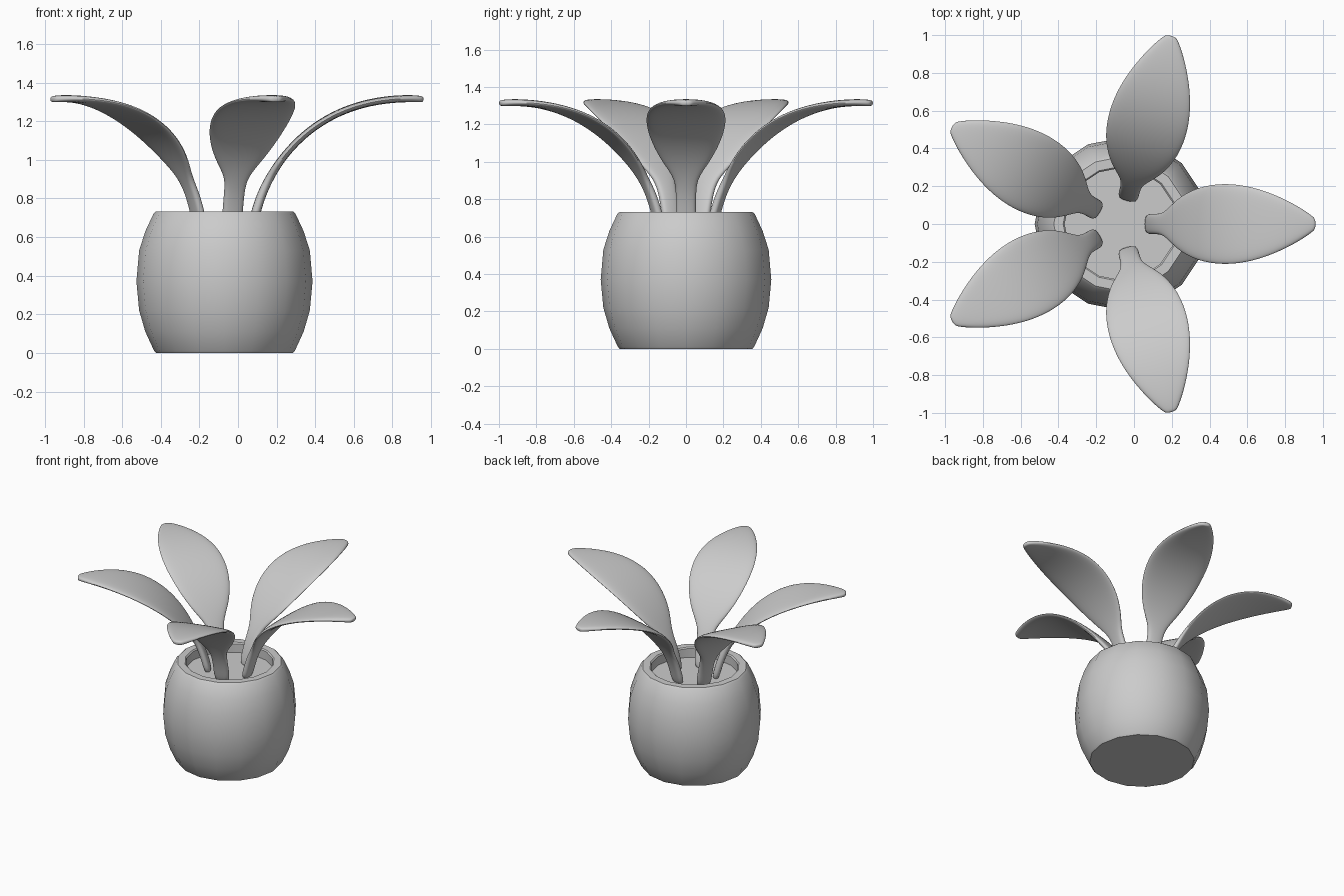
import bpy
import bmesh
from math import sin, cos, pi, radians, copysign
from mathutils import Vector

old = bpy.data.objects.get("Cube")
if old:
    bpy.data.objects.remove(old, do_unlink=True)

GREY = (0.6, 0.6, 0.6, 1)
grey = bpy.data.materials.new("plain_grey")
grey.use_nodes = True
grey.diffuse_color = GREY
grey.node_tree.nodes["Principled BSDF"].inputs["Base Color"].default_value = GREY

CENTRE = (-0.07, 0, 0)


def skin_rings(name, rings):
    """Bridge a list of closed rings and cap both ends."""
    bm = bmesh.new()
    loops = [[bm.verts.new(p) for p in ring] for ring in rings]
    n = len(loops[0])
    for a, b in zip(loops, loops[1:]):
        for i in range(n):
            j = (i + 1) % n
            bm.faces.new((a[i], a[j], b[j], b[i]))
    bm.faces.new(loops[0][::-1])
    bm.faces.new(loops[-1])
    bmesh.ops.recalc_face_normals(bm, faces=bm.faces)
    mesh = bpy.data.meshes.new(name)
    bm.to_mesh(mesh)
    bm.free()
    mesh.materials.append(grey)
    obj = bpy.data.objects.new(name, mesh)
    bpy.context.collection.objects.link(obj)
    obj.location = CENTRE
    return obj


def smooth(obj, angle):
    bpy.ops.object.select_all(action='DESELECT')
    obj.select_set(True)
    bpy.context.view_layer.objects.active = obj
    bpy.ops.object.shade_smooth_by_angle(angle=radians(angle))


# Barrel-shaped pot with a rim, and the sunken soil disc inside it
def circle(r, z, n=16):
    return [(r * cos(2 * pi * i / n), r * sin(2 * pi * i / n), z) for i in range(n)]


pot_profile = [(0.355, 0), (0.365, 0.012), (0.41, 0.11), (0.442, 0.22), (0.456, 0.37),
               (0.442, 0.53), (0.41, 0.63), (0.368, 0.72), (0.355, 0.732),
               (0.305, 0.732), (0.297, 0.724), (0.297, 0.64)]
pot = skin_rings("pot", [circle(r, z) for r, z in pot_profile])
smooth(pot, 40)
soil = skin_rings("soil", [circle(0.3, 0.645), circle(0.3, 0.66)])
smooth(soil, 30)

# Leaf stations: distance out, height, half width, half thickness
stations = [(0.14, 0.64, 0.056, 0.025), (0.165, 0.74, 0.056, 0.025),
            (0.195, 0.83, 0.056, 0.024), (0.235, 0.91, 0.062, 0.022),
            (0.285, 0.99, 0.125, 0.020), (0.35, 1.07, 0.175, 0.019),
            (0.44, 1.155, 0.212, 0.019), (0.56, 1.232, 0.226, 0.019),
            (0.69, 1.283, 0.208, 0.019), (0.82, 1.310, 0.162, 0.019),
            (0.94, 1.318, 0.098, 0.019), (1.01, 1.315, 0.048, 0.018),
            (1.032, 1.313, 0.026, 0.014)]


def leaf_rings(turn, n=12):
    """Rounded flat cross-sections set square to the arching midrib."""
    rings = []
    for k, (x, z, w, t) in enumerate(stations):
        a, b = stations[max(k - 1, 0)], stations[min(k + 1, len(stations) - 1)]
        d = Vector((b[0] - a[0], 0, b[1] - a[1])).normalized()
        up = Vector((-d.z, 0, d.x))
        ring = []
        for i in range(n):
            c, s = cos(2 * pi * i / n), sin(2 * pi * i / n)
            p = Vector((x, w * c, z)) + up * t * copysign(abs(s) ** 0.5, s)
            ring.append((p.x * cos(turn) - p.y * sin(turn),
                         p.x * sin(turn) + p.y * cos(turn), p.z))
        rings.append(ring)
    return rings


# Five leaves, fanned out around the pot
for number, angle in enumerate((0, 75, 150, -75, -150), 1):
    leaf = skin_rings(f"leaf_{number}", leaf_rings(radians(angle)))
    smooth(leaf, 80)
    sub = leaf.modifiers.new("soften", 'SUBSURF')
    sub.levels = sub.render_levels = 2
